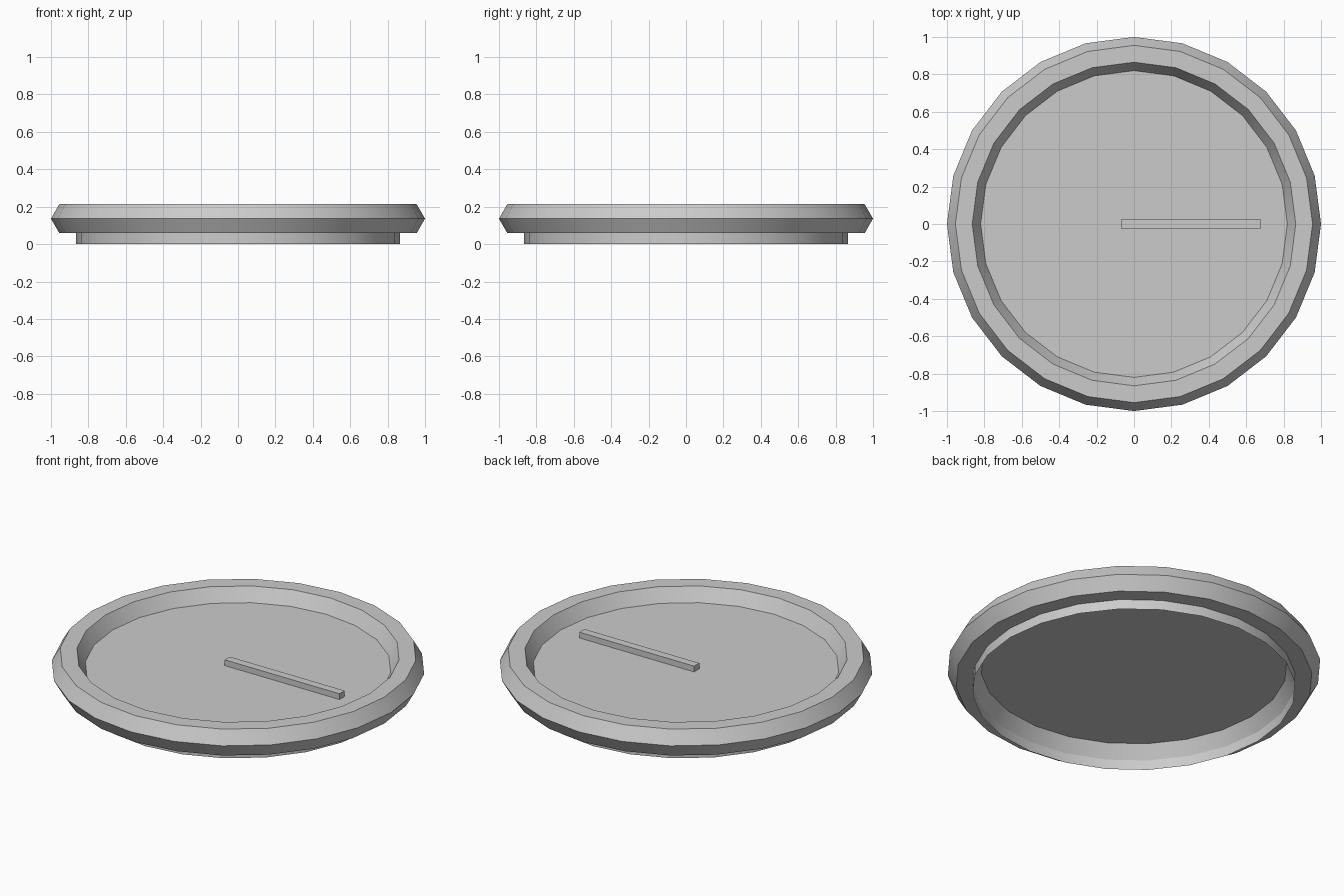
import bpy
import math

cube = bpy.data.objects.get("Cube")
if cube:
    bpy.data.objects.remove(cube, do_unlink=True)

SIDES = 24
TUBE = 0.09                                  # rim tube radius
RIM = 1.0 - TUBE                             # rim centre-line radius
HALF = TUBE * math.sin(math.radians(60))     # half height of the six-sided tube
MID = 0.136                                  # height of the rim's middle
SKIRT_R = RIM - TUBE / 2
SKIRT_H = MID - HALF

grey = bpy.data.materials.new("light grey")
grey.use_nodes = True
colour = (0.6, 0.6, 0.6, 1.0)
grey.diffuse_color = colour
grey.node_tree.nodes["Principled BSDF"].inputs["Base Color"].default_value = colour


def finish(name, smooth=False):
    """Name the newest object and give it its colour and shading."""
    obj = bpy.context.object
    obj.name = name
    obj.data.materials.append(grey)
    if smooth:
        bpy.ops.object.shade_smooth_by_angle(angle=math.radians(30))
    return obj


# Rim: a ring with a six-sided section
bpy.ops.mesh.primitive_torus_add(major_segments=SIDES, minor_segments=6,
                                 major_radius=RIM, minor_radius=TUBE,
                                 location=(0, 0, MID))
finish("rim", True)

# Skirt: thin open band under the rim
bpy.ops.mesh.primitive_cylinder_add(vertices=SIDES, radius=SKIRT_R, depth=SKIRT_H,
                                    end_fill_type='NOTHING',
                                    location=(0, 0, SKIRT_H / 2))
finish("skirt", True)

# Face: flat disc across the middle of the rim
bpy.ops.mesh.primitive_circle_add(vertices=SIDES, radius=RIM - TUBE,
                                  fill_type='NGON', location=(0, 0, MID))
finish("face_disc")

# Hand: slim bar lying on the disc
bpy.ops.mesh.primitive_cube_add(size=1, location=(0.305, 0, MID + 0.017))
hand = finish("hand")
hand.scale = (0.75, 0.048, 0.034)
bpy.ops.object.transform_apply(location=False, rotation=False, scale=True)
